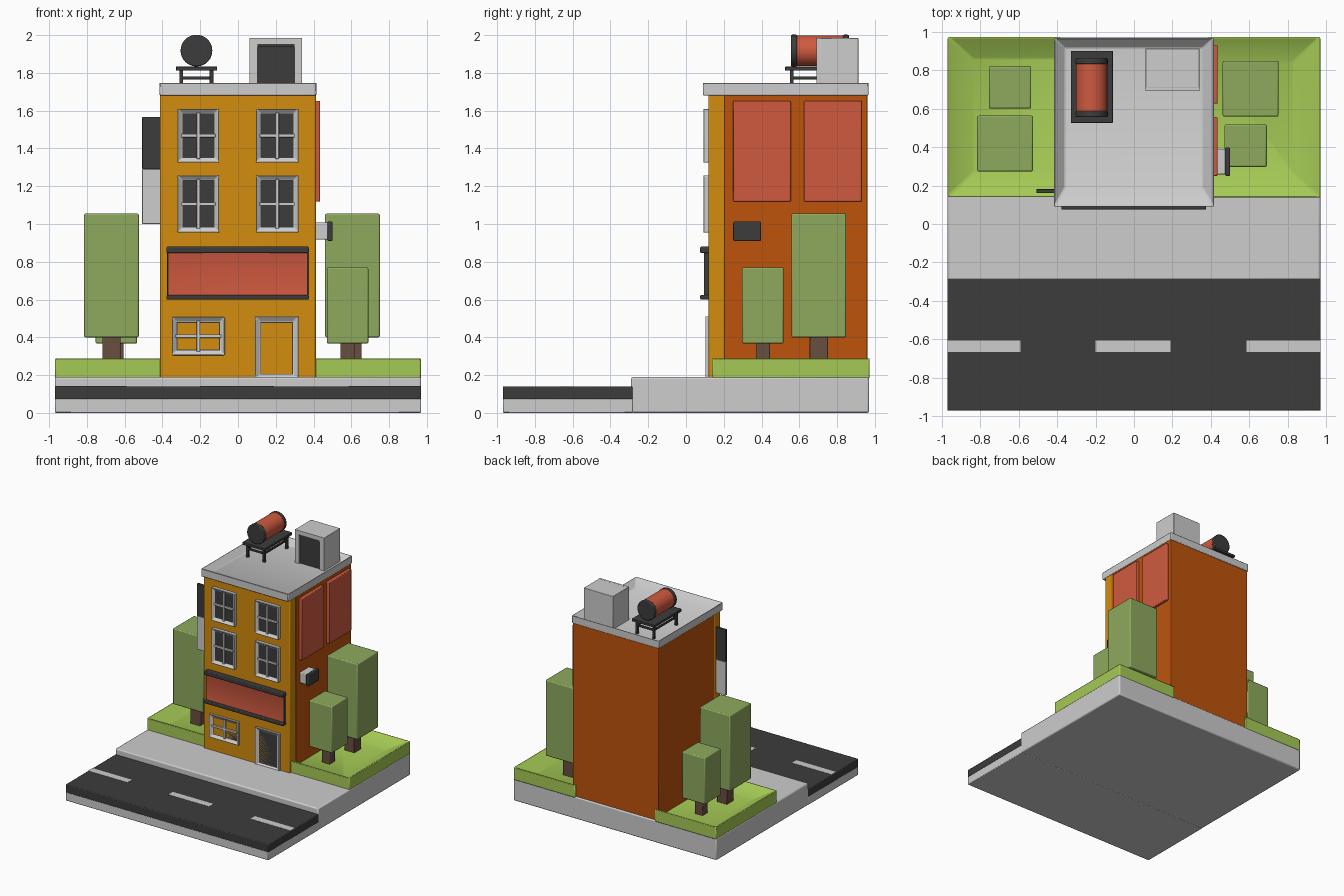
import bpy, bmesh, math
from mathutils import Vector

if "Cube" in bpy.data.objects:
    bpy.data.objects.remove(bpy.data.objects["Cube"])


def mat(name, r, g, b):
    m = bpy.data.materials.new(name)
    lin = [((c / 255 + 0.055) / 1.055) ** 2.4 for c in (r, g, b)]
    m.diffuse_color = (*lin, 1)
    m.use_nodes = True
    m.node_tree.nodes["Principled BSDF"].inputs["Base Color"].default_value = m.diffuse_color
    return m


GREY = mat("light grey", 205, 205, 205)
DARK = mat("charcoal", 60, 60, 61)
AMBER = mat("amber wall", 212, 140, 14)
BROWN = mat("burnt orange wall", 190, 84, 12)
RED = mat("brick red", 208, 90, 64)
LIME = mat("hedge green", 165, 202, 85)
LEAF = mat("leaf green", 143, 170, 94)
BARK = mat("bark brown", 105, 78, 64)


def finish(bm, name, mats, bevel=0.0):
    me = bpy.data.meshes.new(name)
    bmesh.ops.recalc_face_normals(bm, faces=bm.faces)
    bm.to_mesh(me)
    bm.free()
    for m in mats:
        me.materials.append(m)
    ob = bpy.data.objects.new(name, me)
    bpy.context.collection.objects.link(ob)
    if bevel:
        b = ob.modifiers.new("bevel", 'BEVEL')
        b.width, b.segments, b.limit_method = bevel, 2, 'ANGLE'
    bpy.context.view_layer.objects.active = ob
    ob.select_set(True)
    bpy.ops.object.shade_smooth_by_angle(angle=math.radians(35))
    ob.select_set(False)
    return ob


def add_box(bm, x0, x1, y0, y1, z0, z1):
    vs = bmesh.ops.create_cube(bm, size=1)['verts']
    lo, hi = Vector((x0, y0, z0)), Vector((x1, y1, z1))
    for v in vs:
        v.co = [lo[i] if v.co[i] < 0 else hi[i] for i in range(3)]


def boxes(name, m, dims, bevel=0.006):
    """One object made of several boxes (x0, x1, y0, y1, z0, z1)."""
    bm = bmesh.new()
    for d in dims:
        add_box(bm, *d)
    return finish(bm, name, [m], bevel)


def tray(name, dims, inner, axis, sign, mats, bevel=0.006):
    """Box with one face sunk in. inner holds the hollow's bounds; its
    entry on the axis is the floor depth (given twice)."""
    bm = bmesh.new()
    add_box(bm, *dims)
    bm.normal_update()
    face = next(f for f in bm.faces if f.normal[axis] * sign > 0.9)
    bmesh.ops.inset_region(bm, faces=[face], thickness=0.01)
    mid = face.calc_center_median()
    for v in face.verts:
        v.co = [inner[2 * i] if (v.co[i] < mid[i] or i == axis) else inner[2 * i + 1]
                for i in range(3)]
    face.material_index = len(mats) - 1
    return finish(bm, name, mats, bevel)


def framed(name, x0, x1, z0, z1, yf, t, bottom=None, bars=True):
    """Front frame with dark pane and crossed glazing bars."""
    b = t if bottom is None else bottom
    yg = yf + 0.02
    tray(name, (x0, x1, yf, 0.14, z0, z1),
         (x0 + t, x1 - t, yg, yg, z0 + b, z1 - t), 1, -1, [GREY, DARK], 0.005)
    if bars:
        cx, cz, w = (x0 + x1) / 2, (z0 + z1) / 2, 0.009
        boxes(name + "_bars", GREY, [
            (cx - w, cx + w, yf + 0.008, yg + 0.005, z0 + t - 0.005, z1 - t + 0.005),
            (x0 + t - 0.005, x1 - t + 0.005, yf + 0.010, yg + 0.005, cz - w, cz + w)], 0.002)


# Ground: slab under the road, raised pavement, road and lane dashes
boxes("base_slab", GREY, [(-0.97, 0.97, -0.97, -0.28, 0, 0.075)])
boxes("pavement", GREY, [(-0.97, 0.97, -0.29, 0.97, 0, 0.19)], 0.01)
boxes("road", DARK, [(-0.97, 0.97, -0.97, -0.28, 0.07, 0.14)])
boxes("lane_dashes", GREY, [(a, b, -0.665, -0.605, 0.136, 0.142)
                            for a, b in ((-0.968, -0.59), (-0.2, 0.19), (0.585, 0.968))], 0)

# Building body and front facade
boxes("building_body", BROWN, [(-0.41, 0.41, 0.2, 0.96, 0.15, 1.69)], 0.004)
boxes("front_facade", AMBER, [(-0.412, 0.412, 0.12, 0.205, 0.15, 1.69)])
tray("roof_parapet", (-0.415, 0.415, 0.09, 0.966, 1.68, 1.75),
     (-0.36, 0.355, 0.19, 0.915, 1.70, 1.70), 2, 1, [GREY])

# Windows and entrance
for side, (xa, xb) in (("left", (-0.32, -0.10)), ("right", (0.095, 0.32))):
    framed("top_window_" + side, xa, xb, 1.325, 1.61, 0.09, 0.025)
    framed("middle_window_" + side, xa, xb, 0.955, 1.257, 0.09, 0.025)
framed("ground_window", -0.35, -0.07, 0.305, 0.507, 0.10, 0.025)
framed("entrance_door", 0.09, 0.32, 0.18, 0.51, 0.10, 0.028, 0.022, False)

# Front sign board with rails
tray("front_sign", (-0.375, 0.372, 0.093, 0.14, 0.61, 0.87),
     (-0.369, 0.366, 0.100, 0.100, 0.62, 0.85), 1, -1, [DARK, RED], 0.003)
boxes("sign_rails", DARK, [(-0.378, 0.375, 0.075, 0.13, 0.846, 0.88),
                           (-0.378, 0.375, 0.075, 0.13, 0.60, 0.625)])

# Side boards on the right wall, hanging sign on the left, cooling unit
boxes("side_boards", RED, [(0.40, 0.435, a, b, 1.118, 1.652)
                           for a, b in ((0.25, 0.555), (0.625, 0.93))])
boxes("hanging_sign_top", DARK, [(-0.507, -0.40, 0.16, 0.182, 1.29, 1.567)], 0.003)
boxes("hanging_sign_bottom", GREY, [(-0.507, -0.40, 0.16, 0.182, 1.0, 1.29)], 0.003)
boxes("cooling_unit", GREY, [(0.40, 0.478, 0.258, 0.39, 0.917, 1.007)])
boxes("cooling_unit_front", DARK, [(0.474, 0.5, 0.25, 0.397, 0.91, 1.013)])

# Stair hut on the roof
boxes("stair_hut", GREY, [(0.06, 0.34, 0.708, 0.912, 1.69, 1.985)], 0.003)
boxes("hut_door_frame", GREY, [(0.06, 0.102, 0.69, 0.71, 1.69, 1.985),
                               (0.298, 0.34, 0.69, 0.71, 1.69, 1.985),
                               (0.102, 0.298, 0.69, 0.71, 1.952, 1.985)], 0)
boxes("hut_door", DARK, [(0.102, 0.298, 0.702, 0.71, 1.70, 1.938),
                         (0.102, 0.298, 0.694, 0.71, 1.938, 1.952)], 0)

# Water tank stand
X, Y = (-0.30, -0.14), (0.56, 0.865)
w = 0.01
stand = [(-0.328, -0.11, 0.525, 0.9, 1.812, 1.834)]
stand += [(x - w, x + w, y - w, y + w, 1.69, 1.815) for x in X for y in Y]
stand += [(X[0], X[1], y - 0.007, y + 0.007, 1.765, 1.782) for y in Y]
stand += [(x - 0.007, x + 0.007, Y[0], Y[1], 1.765, 1.782) for x in X]
boxes("tank_stand", DARK, stand, 0.003)


# Water tank: cylinders lying along y
def cyl(name, m, r, y0, y1):
    bm = bmesh.new()
    bmesh.ops.create_cone(bm, cap_ends=True, segments=32, radius1=r, radius2=r, depth=y1 - y0)
    for v in bm.verts:
        x, y, z = v.co
        v.co = (-0.22 + x, (y0 + y1) / 2 + z, 1.918 + y)
    finish(bm, name, [m], 0.006)


cyl("tank_body", RED, 0.081, 0.575, 0.845)
cyl("tank_cap_front", DARK, 0.084, 0.555, 0.588)
cyl("tank_cap_back", DARK, 0.084, 0.83, 0.862)

# Planters: hollow beds that run into the building sides
tray("planter_right", (0.38, 0.968, 0.137, 0.972, 0.18, 0.292),
     (0.39, 0.828, 0.262, 0.845, 0.225, 0.225), 2, 1, [LIME], 0.008)
tray("planter_left", (-0.968, -0.38, 0.14, 0.972, 0.18, 0.292),
     (-0.835, -0.39, 0.27, 0.86, 0.225, 0.225), 2, 1, [LIME], 0.008)

# Trees: centre x, centre y, half width, crown bottom, crown top, trunk half width
for name, cx, cy, h, z0, z1, t in (
        ("left_large", -0.67, 0.418, 0.145, 0.40, 1.055, 0.048),
        ("left_small", -0.644, 0.71, 0.11, 0.367, 0.77, 0.037),
        ("right_large", 0.606, 0.703, 0.145, 0.40, 1.055, 0.048),
        ("right_small", 0.58, 0.407, 0.11, 0.367, 0.77, 0.037)):
    boxes("crown_" + name, LEAF, [(cx - h, cx + h, cy - h, cy + h, z0, z1)], 0.008)
    boxes("trunk_" + name, BARK, [(cx - t, cx + t, cy - t, cy + t, 0.215, z0 + 0.01)], 0.005)
